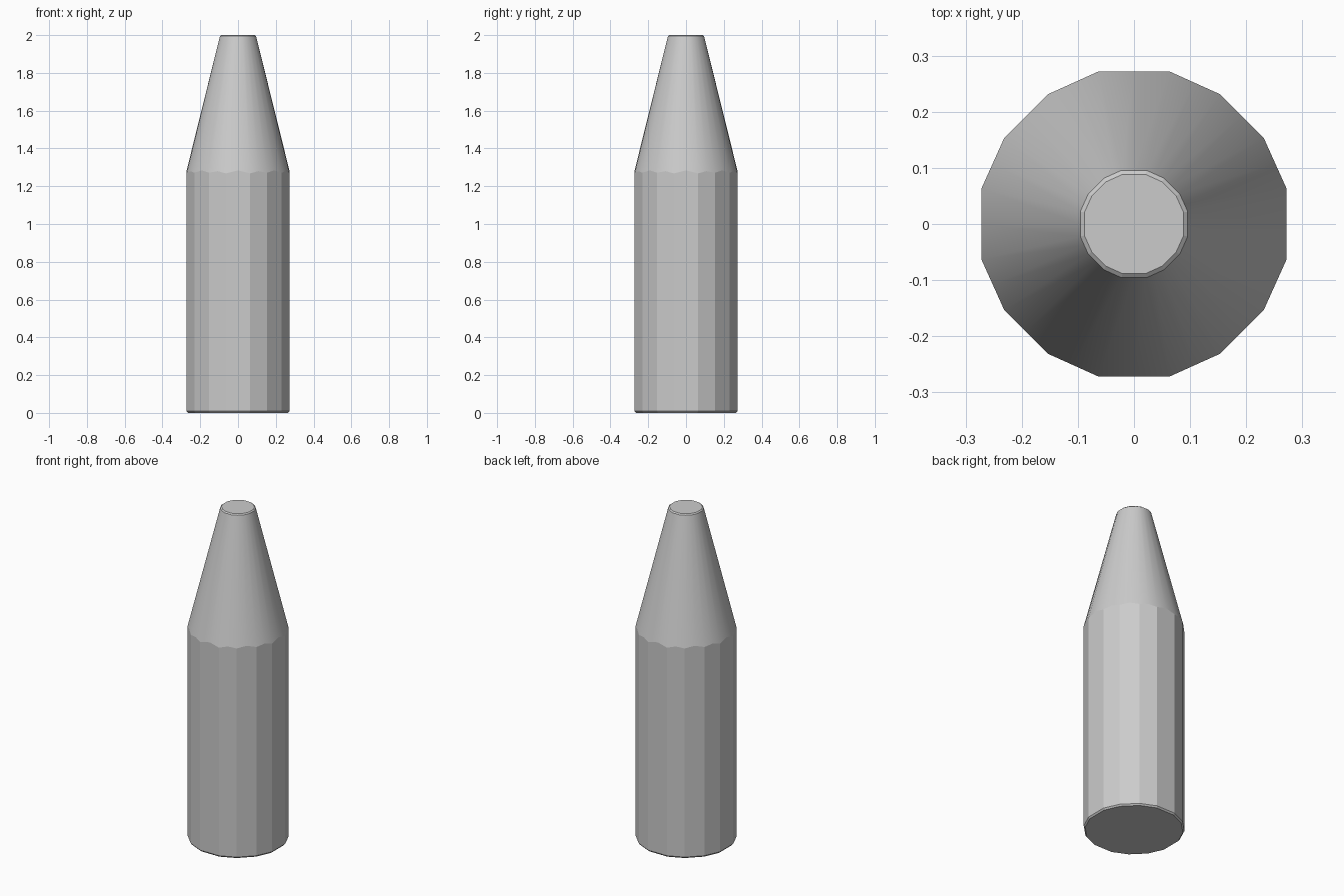
import bpy, bmesh
from math import sin, cos, radians
from mathutils import Vector

cube = bpy.data.objects.get("Cube")
if cube:
    bpy.data.objects.remove(cube, do_unlink=True)

APOTHEM = 0.272      # distance of the eight main sides from the axis
HALF_SIDE = 0.063    # half width of each main side
SHOULDER = 1.268     # height where the body meets the taper

grey = bpy.data.materials.new("light grey")
grey.use_nodes = True
colour = (0.6, 0.6, 0.6, 1)
grey.diffuse_color = colour
grey.node_tree.nodes["Principled BSDF"].inputs["Base Color"].default_value = colour


def outline():
    """Octagon with chamfered corners, plus the middle of every side."""
    corners = []
    for k in range(8):
        a = radians(45 * k)
        out, side = Vector((cos(a), sin(a))), Vector((-sin(a), cos(a)))
        half = HALF_SIDE if k % 2 == 0 else HALF_SIDE - 0.008
        corners += [out * APOTHEM - side * half, out * APOTHEM + side * half]
    points = []
    for i, p in enumerate(corners):
        points += [p, (p + corners[(i + 1) % len(corners)]) / 2]
    return points


section = outline()
widest = max(p.length for p in section)
bm = bmesh.new()


def ring(scale, height, scallop=0.0):
    return [bm.verts.new((p.x * scale, p.y * scale,
                          height + (widest - p.length) * scallop))
            for p in section]


def bridge(lower, upper, smooth=False):
    n = len(lower)
    for i in range(n):
        j = (i + 1) % n
        face = bm.faces.new((lower[i], lower[j], upper[j], upper[i]))
        face.smooth = smooth


# Base with a small chamfer, straight body, scalloped shoulder, tapered tip
base = ring(0.972, 0)
foot = ring(1, 0.009)
shoulder = ring(1, SHOULDER, scallop=2.2)
rim = ring(0.352, 1.994)
top = ring(0.325, 2)
bridge(base, foot)
bridge(foot, shoulder)
bridge(shoulder, rim, smooth=True)
bridge(rim, top)
bm.faces.new(base[::-1])
bm.faces.new(top)

mesh = bpy.data.meshes.new("tapered_body")
bm.to_mesh(mesh)
bm.free()
mesh.materials.append(grey)
body = bpy.data.objects.new("tapered_body", mesh)
bpy.context.collection.objects.link(body)
